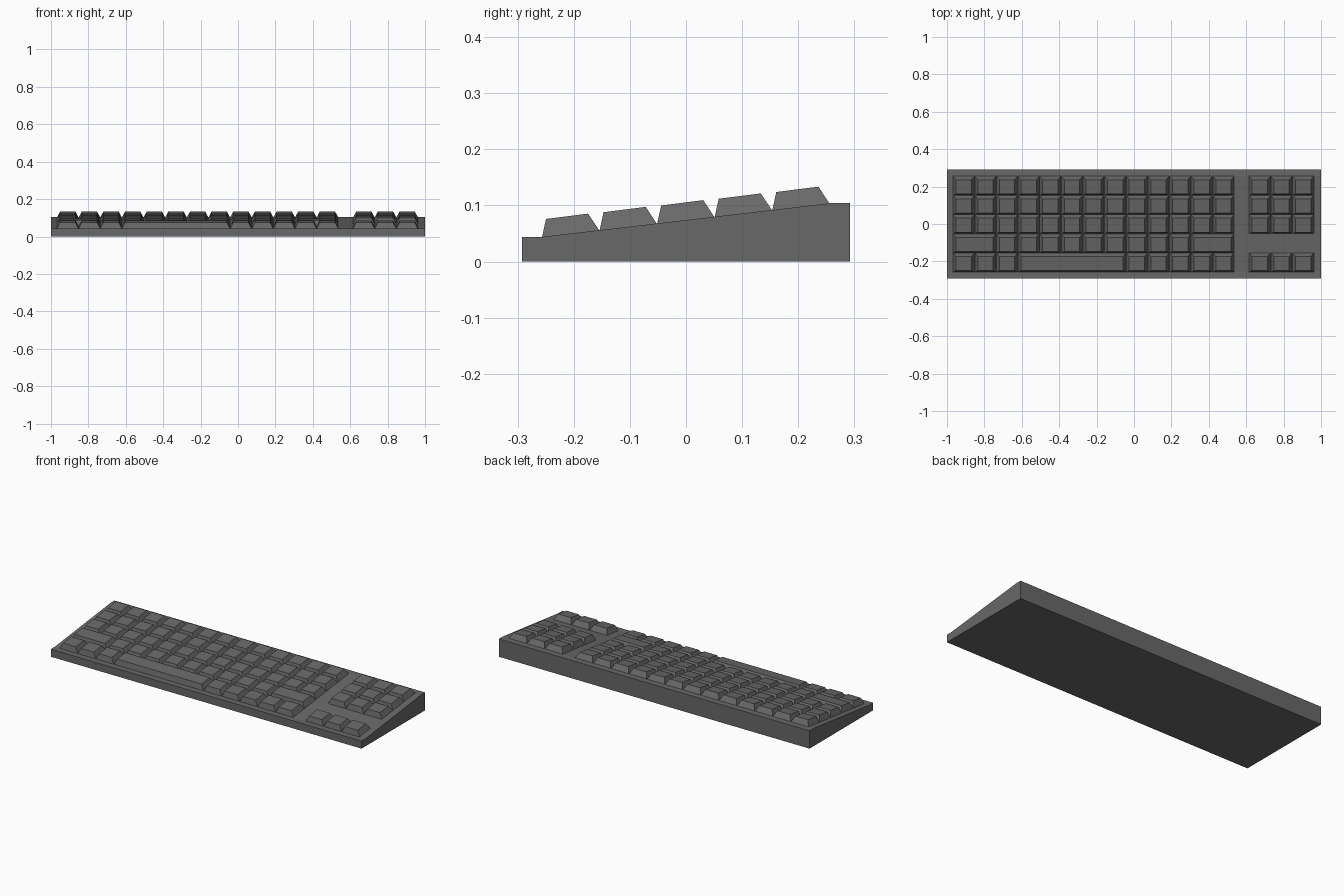
import bpy, bmesh

if "Cube" in bpy.data.objects:
    bpy.data.objects.remove(bpy.data.objects["Cube"])

# One flat dark grey for everything
grey = bpy.data.materials.new("dark_grey")
grey.diffuse_color = (0.14, 0.14, 0.14, 1)
grey.use_nodes = True
grey.node_tree.nodes["Principled BSDF"].inputs["Base Color"].default_value = grey.diffuse_color

PITCH_X, PITCH_Y = 0.1157, 0.1026
FRONT, SLOPE = -0.2565, 0.06 / 0.513


def deck(y):
    """Height of the sloping deck."""
    return 0.044 + (y - FRONT) * SLOPE


def make(name, bm):
    bmesh.ops.recalc_face_normals(bm, faces=bm.faces)
    me = bpy.data.meshes.new(name)
    bm.to_mesh(me)
    bm.free()
    me.materials.append(grey)
    ob = bpy.data.objects.new(name, me)
    bpy.context.collection.objects.link(ob)


# Wedge case: side profile extruded across the width
bm = bmesh.new()
profile = [(-0.292, 0), (0.292, 0), (0.292, 0.104), (0.2565, 0.104),
           (FRONT, 0.044), (-0.292, 0.044)]
side = bm.faces.new([bm.verts.new((-1, y, z)) for y, z in profile])
ext = bmesh.ops.extrude_face_region(bm, geom=[side])
bmesh.ops.translate(bm, vec=(2, 0, 0),
                    verts=[v for v in ext["geom"] if isinstance(v, bmesh.types.BMVert)])
make("case", bm)


def add_key(bm, x, row, units):
    """Tapered key cap sitting on the deck, leaning towards the front."""
    x0, x1 = x + 0.001, x + units * PITCH_X - 0.001
    y0 = FRONT + row * PITCH_Y
    y1 = y0 + PITCH_Y - 0.001
    t0, t1 = y0 + 0.007, y1 - 0.0195
    z0 = deck(y0) + 0.032
    z1 = z0 + 0.0095
    i = 0.016
    lo = [bm.verts.new((a, b, deck(b))) for a, b in
          ((x0, y0), (x1, y0), (x1, y1), (x0, y1))]
    hi = [bm.verts.new(p) for p in
          ((x0 + i, t0, z0), (x1 - i, t0, z0), (x1 - i, t1, z1), (x0 + i, t1, z1))]
    bm.faces.new(lo[::-1])
    bm.faces.new(hi)
    for k in range(4):
        n = (k + 1) % 4
        bm.faces.new((lo[k], lo[n], hi[n], hi[k]))


def key_block(name, start, rows):
    bm = bmesh.new()
    for row, widths in enumerate(rows):
        x = start
        for w in widths:
            add_key(bm, x, row, w)
            x += w * PITCH_X
    make(name, bm)


# Main keys, front row first (long key is the space bar)
key_block("main_keys", -0.968, [
    [1] * 3 + [5] + [1] * 5,
    [2] + [1] * 9 + [2],
    [1] * 13, [1] * 13, [1] * 13])

# Side cluster, with one empty row
key_block("side_keys", 0.615, [[1] * 3, [], [1] * 3, [1] * 3, [1] * 3])
